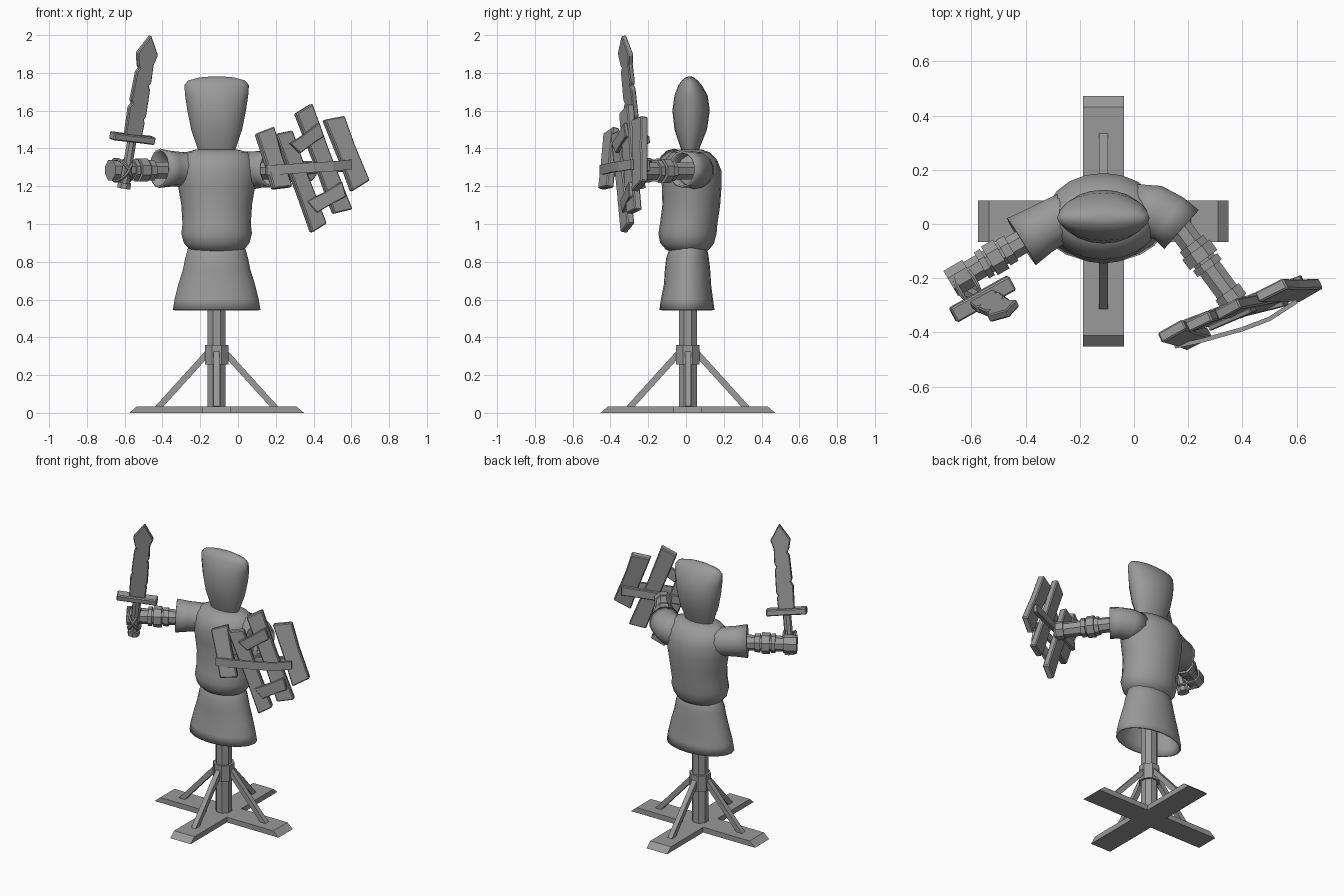
import bpy, bmesh, math
from mathutils import Vector, Matrix

if "Cube" in bpy.data.objects:
    bpy.data.objects.remove(bpy.data.objects["Cube"], do_unlink=True)

GREY = (0.32, 0.32, 0.32, 1)
mat = bpy.data.materials.new("plain grey")
mat.use_nodes = True
mat.diffuse_color = GREY
mat.node_tree.nodes["Principled BSDF"].inputs["Base Color"].default_value = GREY

CX, CY = -0.113, 0.01
UP = Vector((0, 0, 1))


def finish(bm, name, smooth=None):
    bmesh.ops.recalc_face_normals(bm, faces=bm.faces)
    me = bpy.data.meshes.new(name)
    bm.to_mesh(me)
    bm.free()
    me.materials.append(mat)
    ob = bpy.data.objects.new(name, me)
    bpy.context.collection.objects.link(ob)
    if smooth:
        bpy.ops.object.select_all(action='DESELECT')
        ob.select_set(True)
        bpy.context.view_layer.objects.active = ob
        bpy.ops.object.shade_smooth_by_angle(angle=math.radians(smooth))
    return ob


def skin(name, rings, caps=(True, True), smooth=None):
    """Join a list of point rings into one surface."""
    bm = bmesh.new()
    rows = [[bm.verts.new(p) for p in ring] for ring in rings]
    n = len(rows[0])
    for a, b in zip(rows, rows[1:]):
        for i in range(n):
            j = (i + 1) % n
            bm.faces.new((a[i], a[j], b[j], b[i]))
    if caps[0]:
        bm.faces.new(rows[0][::-1])
    if caps[1]:
        bm.faces.new(rows[-1])
    return finish(bm, name, smooth)


def body(name, profile, caps=(True, True), n=20):
    """Upright oval form: profile rows are z, y centre, x radius, y radius."""
    angles = [2 * math.pi * i / n for i in range(n)]
    rings = [[(CX + rx * math.cos(t), y + ry * math.sin(t), z) for t in angles]
             for z, y, rx, ry in profile]
    return skin(name, rings, caps, 50)


def tube(name, path, radii, n=8, caps=(True, True), smooth=None):
    """Round or faceted tube along a path."""
    pts = [Vector(p) for p in path]
    rings = []
    for i, (p, r) in enumerate(zip(pts, radii)):
        d = (pts[min(i + 1, len(pts) - 1)] - pts[max(i - 1, 0)]).normalized()
        ref = UP if abs(d.z) < 0.9 else Vector((0, 1, 0))
        u = d.cross(ref).normalized()
        v = u.cross(d)
        angles = [2 * math.pi * (k + 0.5) / n for k in range(n)]
        rings.append([p + r * (math.cos(t) * u + math.sin(t) * v) for t in angles])
    return skin(name, rings, caps, smooth)


def slab(name, outline, origin, u, v, thick, bevel=0):
    """Flat board: 2D outline on axes u and v, given a thickness."""
    w = u.cross(v).normalized() * thick / 2
    base = [Vector(origin) + a * u + b * v for a, b in outline]
    ob = skin(name, [[p - w for p in base], [p + w for p in base]])
    if bevel:
        m = ob.modifiers.new("worn edges", 'BEVEL')
        m.width = bevel
        m.segments = 1
    return ob


def board(name, a, b, across, width, thick, bevel=0.006, skew=0.0):
    """Straight plank from a to b, with slanted ends."""
    a, b = Vector(a), Vector(b)
    v = (b - a).normalized()
    u = (across - v * across.dot(v)).normalized()
    h, L = width / 2, (b - a).length
    shape = [(-h, skew), (h, -skew), (h * 0.9, L * 0.45), (h, L + skew), (-h, L - skew), (-h * 0.93, L * 0.6)]
    return slab(name, shape, a, u, v, thick, bevel)


# Crossed feet with sloped ends
for name, turn in (("foot_beam_x", 0), ("foot_beam_y", math.pi / 2)):
    rot = Matrix.Rotation(turn, 3, 'Z')
    rings = []
    for z, half in ((0, 0.4625), (0.035, 0.422)):
        corners = ((-half, -0.076), (half, -0.076), (half, 0.076), (-half, 0.076))
        rings.append([rot @ Vector((x, y, 0)) + Vector((CX, CY, z)) for x, y in corners])
    skin(name, rings)

# Post, collar and four braces
tube("post", [(CX, CY, 0.03), (CX, CY, 0.9)], (0.052, 0.052))
tube("post_collar", [(CX, CY, 0.255), (CX, CY, 0.36)], (0.067, 0.067))
for k in range(4):
    d = Matrix.Rotation(k * math.pi / 2, 3, 'Z') @ Vector((1, 0, 0))
    c = Vector((CX, CY, 0))
    tube(f"brace_{k + 1}", [c + d * 0.312 + UP * 0.025, c + d * 0.04 + UP * 0.325],
         (0.023, 0.023), n=4)

# Cloth body
skirt = body("skirt", [(0.545, 0.005, 0.232, 0.146), (0.6, 0.005, 0.223, 0.138),
                       (0.68, 0.008, 0.203, 0.125), (0.76, 0.008, 0.178, 0.12),
                       (0.82, 0.008, 0.166, 0.113), (0.87, 0.012, 0.152, 0.1),
                       (0.9, 0.012, 0.13, 0.08)], caps=(False, False))
skirt.modifiers.new("cloth", 'SOLIDIFY').thickness = 0.012

body("torso", [(0.845, 0.01, 0.09, 0.075), (0.865, 0.008, 0.145, 0.115),
               (0.9, 0.006, 0.174, 0.143), (0.95, 0.008, 0.187, 0.154),
               (1.0, 0.014, 0.181, 0.152), (1.1, 0.028, 0.187, 0.153),
               (1.2, 0.03, 0.204, 0.158), (1.28, 0.028, 0.212, 0.16),
               (1.34, 0.026, 0.198, 0.138), (1.38, 0.024, 0.165, 0.1),
               (1.394, 0.024, 0.11, 0.06)])

body("head", [(1.37, 0.022, 0.09, 0.04), (1.42, 0.022, 0.108, 0.057),
              (1.5, 0.025, 0.135, 0.086), (1.6, 0.027, 0.155, 0.099),
              (1.68, 0.027, 0.167, 0.088), (1.735, 0.022, 0.171, 0.062),
              (1.76, 0.02, 0.15, 0.042), (1.776, 0.02, 0.09, 0.022),
              (1.78, 0.02, 0.04, 0.01)])

# Open sleeves
for name, path, radii in (
        ("left_sleeve", [(0, 0.05, 1.28), (0.08, 0.045, 1.285), (0.13, 0.02, 1.29), (0.175, -0.02, 1.29)],
         (0.1, 0.1, 0.096, 0.098)),
        ("right_sleeve", [(-0.2, 0.04, 1.29), (-0.29, 0.01, 1.29), (-0.35, -0.025, 1.292), (-0.415, -0.065, 1.295)],
         (0.1, 0.09, 0.094, 0.104))):
    s = tube(name, path, radii, n=14, caps=(False, False), smooth=50)
    s.modifiers.new("cloth", 'SOLIDIFY').thickness = 0.012


def arm(side, start, end, bands):
    """Wooden forearm with wrapped bands at fractions along it."""
    a, b = Vector(start), Vector(end)
    tube(f"{side}_arm", [a, b], (0.048, 0.048))
    for i, (t0, t1, r) in enumerate(bands):
        tube(f"{side}_arm_band_{i + 1}", [a.lerp(b, t0), a.lerp(b, t1)], (r, r))


arm("left", (0.1, 0.08, 1.28), (0.38, -0.3, 1.28),
    [(0.4, 0.46, 0.058), (0.46, 0.56, 0.068), (0.58, 0.64, 0.06), (0.87, 0.97, 0.058)])
arm("right", (-0.3, 0, 1.285), (-0.665, -0.213, 1.285),
    [(0.42, 0.5, 0.058), (0.52, 0.64, 0.066), (0.66, 0.72, 0.06), (0.84, 1.03, 0.058)])

# Sword: handle, guard and notched blade share one axis
foot, tip = Vector((-0.605, -0.25, 1.19)), Vector((-0.465, -0.33, 2.0))
axis = (tip - foot).normalized()
L = (tip - foot).length
wide = Vector((0.88, 0.47, 0))
wide = (wide - axis * wide.dot(axis)).normalized()
tube("sword_handle", [foot, foot + axis * 0.29], (0.028, 0.026))
tube("sword_pommel", [foot, foot + axis * 0.03], (0.038, 0.038))
board("sword_guard", foot + axis * 0.27 - wide * 0.125, foot + axis * 0.27 + wide * 0.125,
      axis, 0.042, 0.06)
slab("sword_blade",
     [(-0.05, 0.28), (0.05, 0.28), (0.052, 0.36), (0.043, 0.375), (0.054, 0.39), (0.05, 0.54),
      (0.038, 0.555), (0.05, 0.575), (0.046, 0.67), (0.062, 0.725), (0, L), (-0.062, 0.725),
      (-0.046, 0.66), (-0.035, 0.645), (-0.048, 0.625), (-0.052, 0.47), (-0.04, 0.455),
      (-0.056, 0.435)], foot, wide, axis, 0.03, 0.005)

# Cords tying the hand to the sword
grip = Vector((-0.615, -0.228, 1.285))
for i, tilt in enumerate((-0.6, 0.6)):
    n = Vector((0.88, 0.47, tilt)).normalized()
    u = n.cross(UP).normalized()
    v = n.cross(u)
    loop = [grip + 0.083 * math.cos(t) * u + 0.068 * math.sin(t) * v
            for t in (2 * math.pi * k / 14 for k in range(15))]
    tube(f"hand_cord_{i + 1}", loop, [0.009] * 15, n=6)

# Shield planks
across = Vector((0.9, 0.42, 0))
planks = [((0.14, -0.395, 1.495), (0.232, -0.425, 1.19), 0.11, 0.006),
          ((0.238, -0.36, 1.485), (0.425, -0.31, 0.978), 0.098, -0.008),
          ((0.345, -0.315, 1.61), (0.552, -0.275, 1.065), 0.108, 0.008),
          ((0.505, -0.245, 1.56), (0.645, -0.245, 1.2), 0.118, -0.01)]
for i, (a, b, w, skew) in enumerate(planks):
    board(f"shield_plank_{i + 1}", a, b, across, w, 0.042, 0.006, skew)

# Shield patches, bowed front strap and rear rail
board("shield_upper_patch", (0.3, -0.375, 1.4), (0.44, -0.315, 1.5), UP, 0.075, 0.022, 0.004, 0.01)
board("shield_lower_patch", (0.39, -0.335, 1.09), (0.56, -0.292, 1.185), UP, 0.08, 0.022, 0.004, 0.01)
strap = [Vector(p) for p in ((0.15, -0.452, 1.285), (0.25, -0.43, 1.29), (0.4, -0.388, 1.3),
                             (0.5, -0.35, 1.305), (0.6, -0.285, 1.315))]
out = Vector((0.42, -0.9, 0)).normalized() * 0.008
skin("shield_strap", [[p - out - UP * 0.026, p + out - UP * 0.026, p + out + UP * 0.026,
                       p - out + UP * 0.026] for p in strap])
board("shield_rear_rail", (0.17, -0.372, 1.28), (0.62, -0.2, 1.31), UP, 0.06, 0.025, 0.004)
